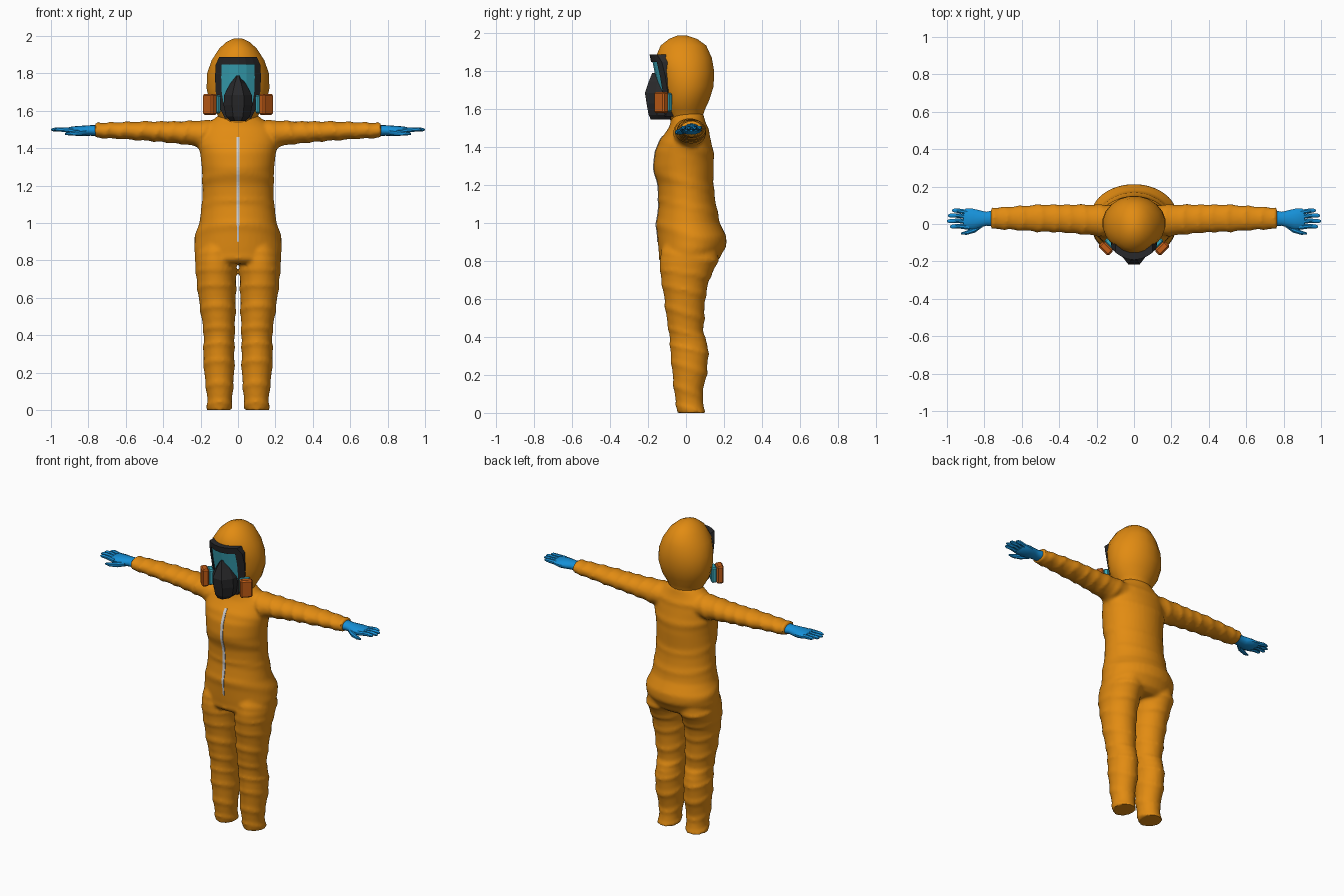
import bpy, bmesh, math
from mathutils import Vector, Matrix

if "Cube" in bpy.data.objects:
    bpy.data.objects.remove(bpy.data.objects["Cube"])


def material(name, rgb):
    m = bpy.data.materials.new(name)
    m.diffuse_color = (*rgb, 1)
    m.use_nodes = True
    m.node_tree.nodes["Principled BSDF"].inputs["Base Color"].default_value = m.diffuse_color
    return m


ORANGE = material("suit_orange", (0.76, 0.26, 0.006))
BLUE = material("glove_blue", (0.008, 0.28, 0.68))
CYAN = material("visor_cyan", (0.04, 0.38, 0.48))
RUST = material("filter_rust", (0.55, 0.11, 0.008))
BLACK = material("mask_black", (0.022, 0.022, 0.024))
GREY = material("zip_grey", (0.62, 0.62, 0.64))


def loft(bm, rings, axis="Z", sides=12, steps=1, fold=0.0, freq=60):
    """Capped tube through (x, y, z, a, b) ellipses, with optional cloth folds."""
    fine = []
    for p, q in zip(rings, rings[1:]):
        fine += [[u + (v - u) * i / steps for u, v in zip(p, q)] for i in range(steps)]
    fine.append(rings[-1])
    loops = []
    for x, y, z, a, b in fine:
        along = z if axis == "Z" else abs(x)
        loop = []
        for i in range(sides):
            t = 2 * math.pi * (i + 0.5) / sides
            wave = math.sin(along * freq + 1.6 * math.sin(t) + 0.8 * math.sin(along * 17))
            k = fold * max(0, wave) ** 3
            c, s = (a + k) * math.cos(t), (b + k) * math.sin(t)
            loop.append(bm.verts.new((x + c, y + s, z) if axis == "Z" else (x, y + c, z + s)))
        loops.append(loop)
    for lo, hi in zip(loops, loops[1:]):
        for i in range(sides):
            j = (i + 1) % sides
            bm.faces.new((lo[i], lo[j], hi[j], hi[i]))
    bm.faces.new(loops[0])
    bm.faces.new(loops[-1])


def finish(bm, name, mat, smooth=None):
    bmesh.ops.recalc_face_normals(bm, faces=bm.faces[:])
    me = bpy.data.meshes.new(name)
    bm.to_mesh(me)
    bm.free()
    ob = bpy.data.objects.new(name, me)
    bpy.context.collection.objects.link(ob)
    me.materials.append(mat)
    bpy.ops.object.select_all(action="DESELECT")
    ob.select_set(True)
    bpy.context.view_layer.objects.active = ob
    if smooth:
        bpy.ops.object.shade_smooth_by_angle(angle=math.radians(smooth))
    return ob


def apply_all(ob):
    for m in list(ob.modifiers):
        bpy.ops.object.modifier_apply(modifier=m.name)


# Suit: torso (z, half width, front y, back y)
bm = bmesh.new()
torso = [(.785, .19, -.12, .14), (.81, .228, -.14, .175), (.87, .235, -.146, .206),
         (.93, .228, -.15, .213), (1.0, .207, -.154, .178), (1.1, .192, -.142, .157),
         (1.2, .188, -.147, .143), (1.3, .194, -.171, .147), (1.38, .203, -.162, .143),
         (1.45, .207, -.127, .128), (1.5, .2, -.092, .115), (1.54, .15, -.077, .1),
         (1.58, .1, -.07, .09)]
loft(bm, [(0, (f + b) / 2, z, w, (b - f) / 2) for z, w, f, b in torso],
     sides=40, steps=5, fold=.005, freq=42)

# Suit: legs (z, outer x, inner x, front y, back y) and sleeves (x, y, z, half depth, half height)
leg = [(0, .167, .035, -.047, .1), (.04, .163, .033, -.05, .093), (.1, .167, .029, -.06, .085),
       (.2, .18, .021, -.07, .108), (.3, .185, .02, -.08, .117), (.36, .182, .02, -.083, .113),
       (.42, .183, .018, -.088, .09), (.5, .195, .016, -.102, .095), (.6, .21, .013, -.113, .1),
       (.7, .221, .011, -.13, .12), (.8, .23, .008, -.14, .17), (.88, .21, .02, -.12, .17)]
sleeve = [(.08, .02, 1.475, .08, .07), (.2, .02, 1.478, .082, .07), (.3, .026, 1.483, .077, .059),
          (.42, .03, 1.489, .072, .053), (.5, .031, 1.492, .072, .05), (.65, .031, 1.495, .061, .043),
          (.765, .03, 1.495, .056, .038)]
for s in (1, -1):
    loft(bm, [(s * (o + i) / 2, (f + b) / 2, z, (o - i) / 2, (b - f) / 2) for z, o, i, f, b in leg],
         sides=32, steps=6, fold=.007, freq=62)
    loft(bm, [(s * x, *r) for x, *r in sleeve], axis="X", sides=32, steps=8, fold=.008, freq=75)
suit = finish(bm, "suit", ORANGE)
remesh = suit.modifiers.new("blend", "REMESH")
remesh.mode = "VOXEL"
remesh.voxel_size = 0.011
relax = suit.modifiers.new("relax", "SMOOTH")
relax.factor = 0.5
relax.iterations = 4
apply_all(suit)
bpy.ops.object.shade_smooth_by_angle(angle=math.radians(50))

# Hood (z, half width, front y, back y)
hood = [(1.5, .09, -.07, .08), (1.56, .1, -.09, .088), (1.6, .125, -.115, .102),
        (1.65, .154, -.128, .125), (1.72, .17, -.138, .147), (1.8, .167, -.152, .15),
        (1.87, .143, -.163, .138), (1.935, .1, -.135, .108), (1.97, .06, -.09, .06),
        (1.988, .02, -.045, .005)]
bm = bmesh.new()
loft(bm, [(0, (f + b) / 2, z, w, (b - f) / 2) for z, w, f, b in hood], sides=20)
finish(bm, "hood", ORANGE, 40)

# Zip: thin strip laid on the front of the suit
bm = bmesh.new()
rows = []
for i in range(29):
    z = .9 + .56 * i / 28
    w = .004 + .005 * min(1, i / 8)
    row = []
    for x in (-w, w):
        hit, loc, _, _ = suit.ray_cast(Vector((x, -1, z)), Vector((0, 1, 0)))
        row.append(bm.verts.new((x, (loc.y if hit else -.14) - .004, z)))
    rows.append(row)
for lo, hi in zip(rows, rows[1:]):
    bm.faces.new((lo[0], lo[1], hi[1], hi[0]))
zip_strip = finish(bm, "zip", GREY)
zip_strip.modifiers.new("thickness", "SOLIDIFY").thickness = 0.006
apply_all(zip_strip)

# Gloves: palm, four fingers and a thumb
fingers = [(.072, .972, .06), (.045, .995, .035), (.015, 1.0, .01), (-.014, .985, -.018)]
for s, side in ((1, "left"), (-1, "right")):
    bm = bmesh.new()
    palm = [(.75, .03, 1.495, .045, .03), (.79, .028, 1.495, .038, .028), (.82, .027, 1.493, .046, .028),
            (.86, .027, 1.492, .056, .027), (.9, .028, 1.494, .055, .02), (.912, .028, 1.496, .048, .013)]
    loft(bm, [(s * x, *r) for x, *r in palm], axis="X", sides=14)
    for y_tip, x_tip, y_root in fingers:
        mid = (y_tip + y_root) / 2
        loft(bm, [(s * .88, y_root, 1.494, .015, .015), (s * .94, mid + .005, 1.5, .013, .013),
                  (s * (x_tip - .012), y_tip, 1.5, .011, .01), (s * x_tip, y_tip, 1.499, .005, .004)],
             axis="X", sides=8)
    loft(bm, [(s * .81, .0, 1.488, .018, .016), (s * .85, -.03, 1.482, .017, .016),
              (s * .895, -.047, 1.478, .012, .012), (s * .925, -.051, 1.477, .005, .005)],
         axis="X", sides=8)
    finish(bm, side + "_glove", BLUE, 40)

# Mask: curved grid whose border cells form the frame and inner cells the window
mask_rows = [(1.888, .1), (1.848, .119), (1.78, .123), (1.7, .119), (1.63, .104), (1.56, .07)]
columns = (-1, -.73, -.37, 0, .37, .73, 1)


def mask_part(name, mat, want_border, back, thick):
    bm = bmesh.new()
    grid = [[bm.verts.new((u * w, -.192 + (1.888 - z) * .2 + 4 * (u * w) ** 2 + back, z))
             for u in columns] for z, w in mask_rows]
    for r in range(len(grid) - 1):
        for c in range(len(columns) - 1):
            border = r in (0, len(grid) - 2) or c in (0, len(columns) - 2)
            if border == want_border:
                bm.faces.new((grid[r][c], grid[r + 1][c], grid[r + 1][c + 1], grid[r][c + 1]))
    bmesh.ops.delete(bm, geom=[v for v in bm.verts if not v.link_faces], context="VERTS")
    for f in bm.faces:
        f.normal_update()
    front = bm.faces[:] if bm.faces else []
    extruded = bmesh.ops.extrude_face_region(bm, geom=front)["geom"]
    for v in extruded:
        if isinstance(v, bmesh.types.BMVert):
            v.co.y += thick
    return finish(bm, name, mat)


mask_part("mask_frame", BLACK, True, 0, .045)
mask_part("mask_window", CYAN, False, .008, .008)

# Respirator (z, half width, front y)
cup = [(1.545, .04, -.185), (1.57, .064, -.197), (1.63, .077, -.208), (1.685, .074, -.216),
       (1.745, .042, -.196), (1.79, .01, -.178)]
bm = bmesh.new()
loft(bm, [(0, -.12, z, w / math.cos(math.pi / 8), (-.12 - f) / math.cos(math.pi / 8))
          for z, w, f in cup], sides=8)
finish(bm, "respirator", BLACK)


# Filters: rust cap on a cyan base, angled outwards on each cheek
def filter_block(name, mat, s, dist, depth, width, height):
    bm = bmesh.new()
    turn = Matrix.Rotation(s * math.radians(45), 4, "Z")
    centre = Vector((s * (.142 + dist * .707), -.122 - dist * .707, 1.635))
    bmesh.ops.create_cube(bm, size=1, matrix=Matrix.Translation(centre) @ turn
                          @ Matrix.Diagonal((width, depth, height, 1)))
    bmesh.ops.bevel(bm, geom=bm.edges[:], offset=.008, segments=1, affect="EDGES")
    finish(bm, name, mat)


for s, side in ((1, "left"), (-1, "right")):
    filter_block(side + "_filter_cap", RUST, s, .012, .042, .074, .112)
    filter_block(side + "_filter_base", CYAN, s, -.024, .034, .068, .1)
